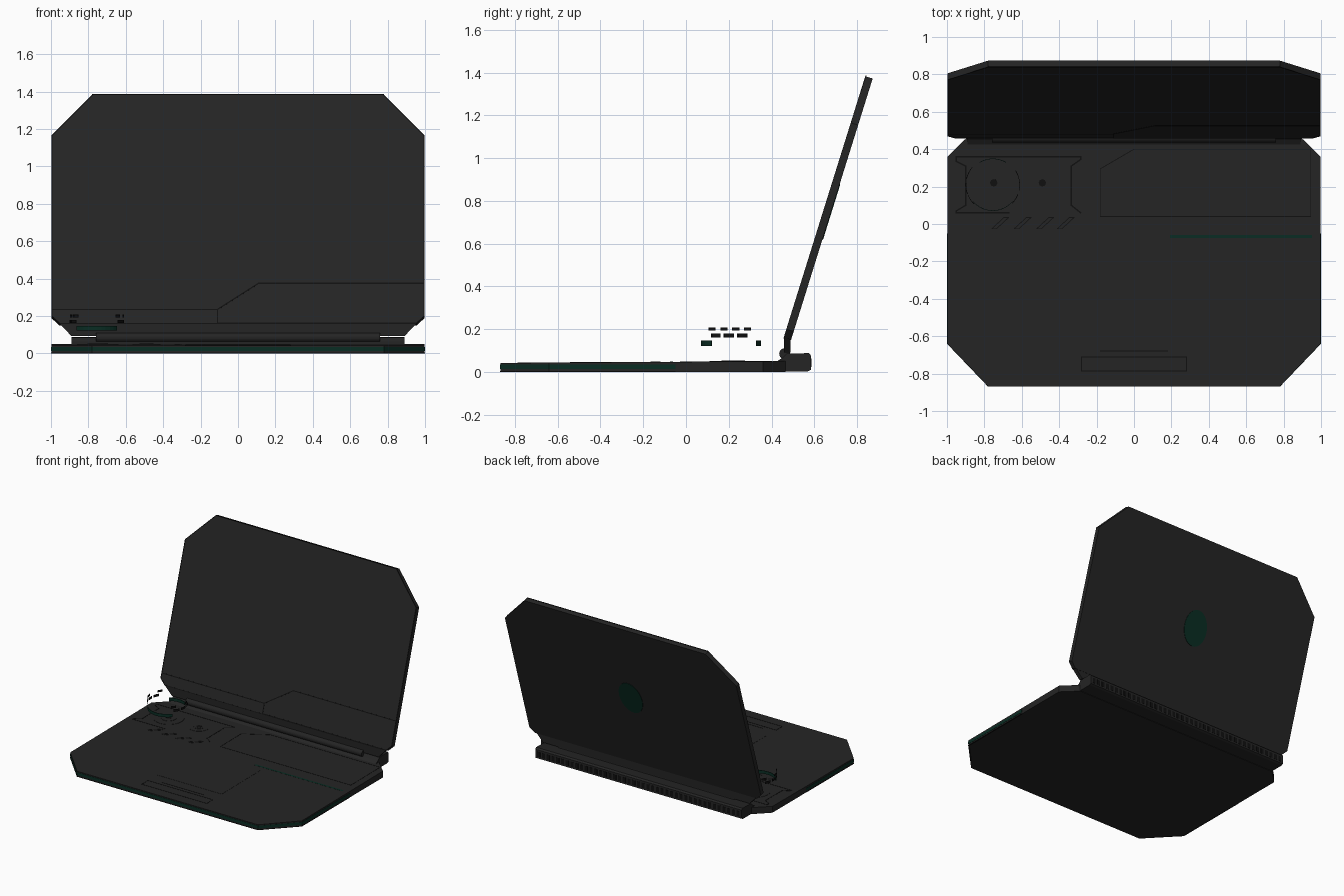
import bpy, bmesh, math
from mathutils import Matrix, Vector

if "Cube" in bpy.data.objects:
    bpy.data.objects.remove(bpy.data.objects["Cube"])


def material(name, rgb):
    m = bpy.data.materials.new(name)
    m.diffuse_color = (*rgb, 1)
    m.use_nodes = True
    m.node_tree.nodes["Principled BSDF"].inputs["Base Color"].default_value = m.diffuse_color
    return m


GREY = material("dark grey", (0.018, 0.018, 0.018))
BLACK = material("black", (0.005, 0.005, 0.005))
GREEN = material("dark green", (0.003, 0.026, 0.017))


def finish(name, bm, mat):
    bmesh.ops.recalc_face_normals(bm, faces=bm.faces)
    me = bpy.data.meshes.new(name)
    bm.to_mesh(me)
    bm.free()
    me.materials.append(mat)
    ob = bpy.data.objects.new(name, me)
    bpy.context.collection.objects.link(ob)
    return ob


def add_prism(bm, pts, d0, d1, M):
    lo = [bm.verts.new(M @ Vector((x, y, d0))) for x, y in pts]
    hi = [bm.verts.new(M @ Vector((x, y, d1))) for x, y in pts]
    bm.faces.new(lo)
    bm.faces.new(hi)
    n = len(pts)
    for i in range(n):
        j = (i + 1) % n
        bm.faces.new((lo[i], lo[j], hi[j], hi[i]))


def prisms(name, outlines, d0, d1, mat, M=Matrix()):
    bm = bmesh.new()
    for pts in outlines:
        add_prism(bm, pts, d0, d1, M)
    return finish(name, bm, mat)


def lines(name, paths, mat, M, width=0.007, d0=-0.003, d1=0.0012):
    """Thin seams following polylines on a flat surface."""
    quads = []
    for path in paths:
        for a, b in zip(path, path[1:]):
            a, b = Vector(a), Vector(b)
            t = (b - a).normalized() * width / 2
            n = Vector((-t.y, t.x))
            quads.append([a - t + n, a - t - n, b + t - n, b + t + n])
    return prisms(name, quads, d0, d1, mat, M)


def mirror(half):
    """Mirror a right-hand outline, ordered front to back, across x = 0."""
    return half + [(-x, y) for x, y in reversed(half)]


def circle(cx, cy, rx, ry=None, n=32):
    ry = ry or rx
    return [(cx + rx * math.cos(2 * math.pi * i / n), cy + ry * math.sin(2 * math.pi * i / n)) for i in range(n)]


def ring(cx, cy, r):
    c = circle(cx, cy, r)
    return c + c[:1]


def rect(x0, x1, y0, y1):
    return [(x0, y0), (x1, y0), (x1, y1), (x0, y1)]


def arc(cx, cy, r, a0, a1, n=10):
    """Curved wall outline between two angles in degrees."""
    ang = [math.radians(a0 + (a1 - a0) * i / n) for i in range(n + 1)]
    return ([(cx + r * math.cos(a), cy + r * math.sin(a)) for a in ang]
            + [(cx + (r - .003) * math.cos(a), cy + (r - .003) * math.sin(a)) for a in reversed(ang)])


# Base slab with a slightly rising deck
deck = lambda y: 0.0474 + 0.0062 * y
base_half = [(.78, -.868), (.998, -.64), (.998, .36), (.89, .465)]
base = prisms("base", [mirror(base_half)], 0, .05, GREY)
for v in base.data.vertices:
    if v.co.z > .02:
        v.co.z = deck(v.co.y)

# Green light band wrapped round the front and sides, with black seams above and below
band = [(1, -.05), (1, -.64), (.78, -.87)]
band = band + [(-x, y) for x, y in reversed(band)]
inner = [(x * .99, y * .99) for x, y in reversed(band)]
prisms("light_band", [band + inner], .013, .034, GREEN)
prisms("band_seam", [band + inner], .0, .005, BLACK)

# Hinge block behind the base, extruded along x
YZ = Matrix(((0, 0, 1, 0), (1, 0, 0, 0), (0, 1, 0, 0), (0, 0, 0, 1)))
block = [(.41, .04), (.45, .065), (.47, .085), (.575, .088), (.585, .076), (.585, .01), (.57, .003), (.41, .003)]
prisms("hinge_block", [block], -.89, .89, GREY, YZ)
prisms("hinge_barrel", [circle(.462, .085, .026, n=20)], -.76, .76, GREY, YZ)

# Rear vent slots
XZ = Matrix(((1, 0, 0, 0), (0, 0, 1, 0), (0, 1, 0, 0), (0, 0, 0, 1)))
slots = [rect(x - .013, x + .013, .022, .062) for x in [-.86 + 1.72 * i / 42 for i in range(43)]]
prisms("rear_vents", slots, .58, .5865, BLACK, XZ)

# Lid, tilted back about 17 degrees
LID = Matrix(((1, 0, 0, 0), (0, .298, -.9545, .4393), (0, .9545, .298, .1), (0, 0, 0, 1)))
h = lambda z: (z - .1) / .9545
lid_half = [(.956, h(.16)), (.998, h(.2)), (.998, h(1.165)), (.78, h(1.383))]
prisms("lid", [mirror(lid_half)], -.035, 0, GREY, LID)
prisms("lid_foot", [mirror([(.89, .092), (.956, .162)])], .459, .489, GREY, XZ)

# Seams on the inside of the lid
edge = [(x * .996, y) for x, y in mirror(lid_half)]
lines("lid_border", [edge + edge[:1]], BLACK, LID, .005)
lines("lid_panel_seams", [
    [(-.99, h(.235)), (-.11, h(.235)), (.11, h(.375)), (.99, h(.375))],
    [(-.11, h(.235)), (-.11, h(.163)), (.95, h(.163))]], BLACK, LID)

# Plain oval plate on the outside of the lid
prisms("lid_oval_plate", [circle(0, h(.76), .1, .135)], -.038, -.03, GREEN, LID)

# Deck seams: notched fan frame, key panel, front tray
DECK = Matrix.Translation((0, 0, .0474)) @ Matrix.Rotation(.0062, 4, 'X')
frame = [(-.95, .06), (-.95, .07), (-.9, .1), (-.9, .31), (-.95, .335), (-.95, .36), (-.285, .36),
         (-.285, .345), (-.335, .31), (-.335, .1), (-.285, .06)]
panel = [(-.18, .04), (.945, .04), (.945, .4), (0, .4), (-.18, .295), (-.18, .04)]
tray = rect(-.28, .28, -.785, -.71)
lines("fan_frame", [frame, [(-.95, .06), (-.67, .06)]], BLACK, DECK)
lines("key_panel_seam", [panel], BLACK, DECK, .004)
lines("front_tray_seam", [tray + tray[:1], [(-.18, -.68), (.18, -.68)]], BLACK, DECK, .005)
prisms("touchpad", [rect(-.28, .28, -.6, -.12)], -.003, .0012, GREY, DECK)
lines("deck_green_line", [[(.2, -.068), (.945, -.068)]], GREEN, DECK, .016, d1=.0008)

# Two round fans and the slanted vents
for name, cx, r in (("large_fan", -.75, .11), ("small_fan", -.49, .075)):
    prisms(name + "_disc", [circle(cx, .22, r)], -.003, .002, GREY, DECK)
    lines(name + "_rings", [ring(cx, .22, .022)], BLACK, DECK, .004, d1=.003)
    prisms(name + "_hub", [circle(cx, .22, r * .5)], -.003, .004, GREY, DECK)
    prisms(name + "_cap", [circle(cx, .22, .02, n=8)], 0, .005, BLACK, DECK)
slant = [[(x, -.025), (x + .025, -.025), (x + .09, .035), (x + .065, .035), (x, -.025)]
         for x in (-.76, -.64, -.52, -.41)]
lines("slanted_vents", slant, BLACK, DECK, .004)

# Floating ring segments above the large fan
C = (-.755, .21)
prisms("floating_green_arcs", [arc(*C, .14, 220, 320), arc(*C, .14, 59, 121)], .122, .146, GREEN)
prisms("floating_lower_marks", [arc(*C, .145, a, a + 18, 4) for a in (-38, -12, 14, 150, 176, 202)],
       .162, .18, BLACK)
prisms("floating_upper_marks", [arc(*C, .145, a, a + 14, 4) for a in (-45, 2, 140, 186, 212)],
       .193, .208, BLACK)
